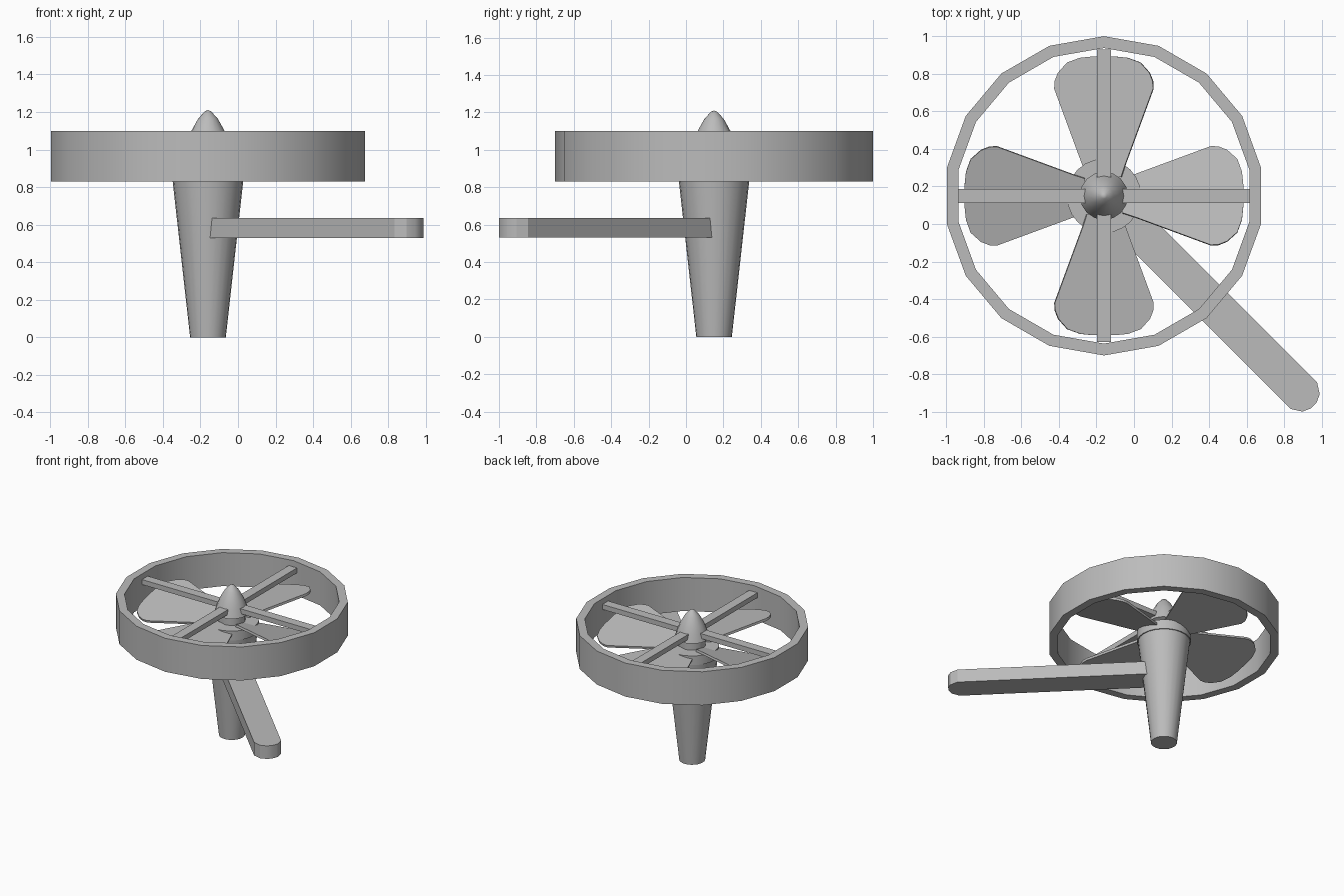
import bpy, bmesh, math
from mathutils import Matrix

cube = bpy.data.objects.get("Cube")
if cube:
    bpy.data.objects.remove(cube)

grey = bpy.data.materials.new("plain grey")
grey.use_nodes = True
colour = (0.5, 0.5, 0.5, 1)
grey.diffuse_color = colour
grey.node_tree.nodes["Principled BSDF"].inputs["Base Color"].default_value = colour

AXIS = Matrix.Translation((-0.16, 0.15, 0))  # rotor axis


def finish(name, bm, matrix=Matrix()):
    bmesh.ops.remove_doubles(bm, verts=bm.verts, dist=1e-5)
    bmesh.ops.recalc_face_normals(bm, faces=bm.faces)
    mesh = bpy.data.meshes.new(name)
    bm.to_mesh(mesh)
    bm.free()
    mesh.materials.append(grey)
    obj = bpy.data.objects.new(name, mesh)
    bpy.context.collection.objects.link(obj)
    obj.matrix_world = AXIS @ matrix
    bpy.ops.object.select_all(action='DESELECT')
    obj.select_set(True)
    bpy.context.view_layer.objects.active = obj
    bpy.ops.object.shade_smooth_by_angle(angle=math.radians(30))
    return obj


def lathe(name, profile, sides, closed=False):
    """Spin (radius, height) points around the axis."""
    bm = bmesh.new()
    verts = [bm.verts.new((0, r, z)) for r, z in profile]
    pairs = list(zip(verts, verts[1:]))
    if closed:
        pairs.append((verts[-1], verts[0]))
    edges = [bm.edges.new(p) for p in pairs]
    bmesh.ops.spin(bm, geom=verts + edges, cent=(0, 0, 0), axis=(0, 0, 1),
                   angle=math.tau, steps=sides, use_merge=True)
    return finish(name, bm)


def slab(name, half_outline, z0, z1, matrix=Matrix()):
    """Extrude an outline along +x, mirrored across its centre line."""
    outline = half_outline + [(x, -y) for x, y in reversed(half_outline)]
    bm = bmesh.new()
    face = bm.faces.new([bm.verts.new((x, y, z0)) for x, y in outline])
    top = bmesh.ops.extrude_face_region(bm, geom=[face])["geom"]
    bmesh.ops.translate(bm, vec=(0, 0, z1 - z0),
                        verts=[v for v in top if isinstance(v, bmesh.types.BMVert)])
    return finish(name, bm, matrix)


# Tapered handle, collar and pointed spinner
lathe("handle", [(0, 0), (0.095, 0), (0.19, 0.85), (0, 0.85)], 24)
lathe("collar", [(0, 0.85), (0.198, 0.85), (0.198, 0.925), (0, 0.925)], 24)
lathe("spinner", [(0, 0.92), (0.1, 0.92), (0.1, 0.98), (0.128, 0.99), (0.108, 1.05),
                  (0.088, 1.10), (0.052, 1.165), (0.016, 1.204), (0, 1.21)], 16)

# Guard ring
lathe("guard_ring", [(0.85, 0.83), (0.85, 1.10), (0.787, 1.10), (0.787, 0.83)], 18, True)

# Four pitched blades and four support struts
blade = [(0.1, 0.095), (0.16, 0.115), (0.57, 0.27), (0.61, 0.268), (0.655, 0.25),
         (0.71, 0.2), (0.735, 0.13), (0.742, 0.06)]
pitch = Matrix.Translation((0, 0, 0.918)) @ Matrix.Rotation(math.radians(-13), 4, 'X')
for i in range(4):
    turn = Matrix.Rotation(i * math.pi / 2, 4, 'Z')
    slab(f"blade_{i + 1}", blade, -0.009, 0.009, turn @ pitch)
    slab(f"strut_{i + 1}", [(0.09, 0.037), (0.778, 0.037)], 1.015, 1.055, turn)

# Diagonal side arm with a rounded tip
slab("side_arm", [(0.05, 0.1), (1.505, 0.1), (1.56, 0.065), (1.58, 0.02)], 0.53, 0.635,
     Matrix.Rotation(math.radians(-45), 4, 'Z'))
